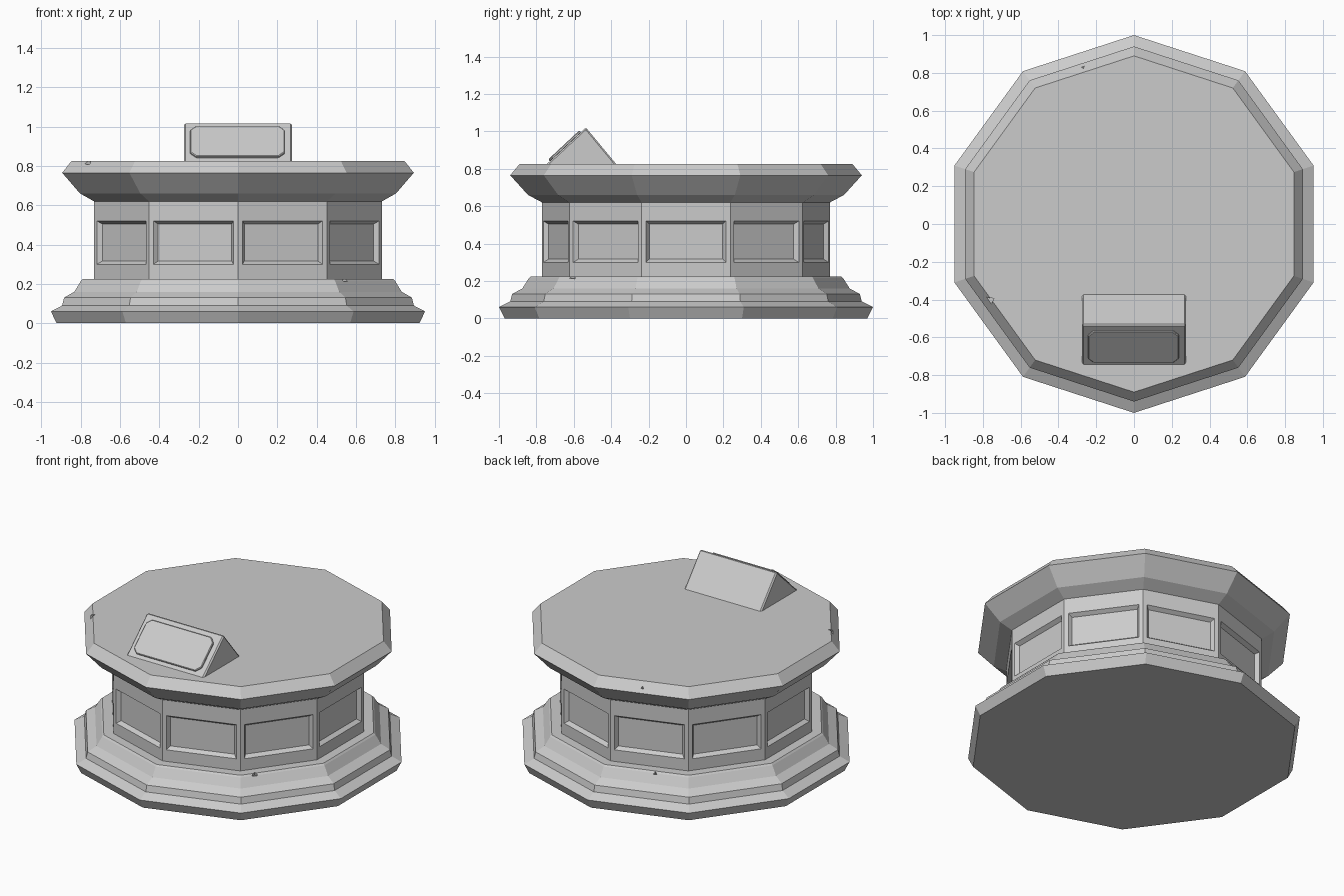
import bpy, bmesh, math
from mathutils import Vector, Matrix

cube = bpy.data.objects.get("Cube")
if cube:
    bpy.data.objects.remove(cube, do_unlink=True)

stone = bpy.data.materials.new("grey_stone")
stone.use_nodes = True
stone.diffuse_color = (0.6, 0.6, 0.6, 1)
stone.node_tree.nodes["Principled BSDF"].inputs["Base Color"].default_value = (0.6, 0.6, 0.6, 1)

SIDES = 10


def add_object(name, bm):
    bmesh.ops.recalc_face_normals(bm, faces=bm.faces)
    mesh = bpy.data.meshes.new(name)
    bm.to_mesh(mesh)
    bm.free()
    mesh.materials.append(stone)
    obj = bpy.data.objects.new(name, mesh)
    bpy.context.collection.objects.link(obj)
    return obj


def prism(name, outline, matrix, depth, bevel=0.0):
    """Extrude a flat outline by depth along its local z axis."""
    bm = bmesh.new()
    face = bm.faces.new([bm.verts.new((x, y, 0)) for x, y in outline])
    grown = bmesh.ops.extrude_face_region(bm, geom=[face])["geom"]
    top = [v for v in grown if isinstance(v, bmesh.types.BMVert)]
    bmesh.ops.translate(bm, verts=top, vec=(0, 0, depth))
    if bevel:
        bmesh.ops.bevel(bm, geom=bm.edges[:], offset=bevel, segments=1, affect='EDGES')
    bm.transform(matrix)
    return add_object(name, bm)


# Pedestal: a ten-sided profile of corner radius and height
PANEL_LOW, PANEL_HIGH = 0.275, 0.545
profile = [(0.97, 0), (1.0, 0.06), (0.94, 0.09), (0.93, 0.13), (0.875, 0.16),
           (0.84, 0.215), (0.83, 0.225), (0.77, 0.225), (0.77, PANEL_LOW),
           (0.77, PANEL_HIGH), (0.77, 0.62), (0.845, 0.66), (0.94, 0.765), (0.89, 0.825)]
bm = bmesh.new()
rings = []
for r, z in profile:
    angles = [math.radians(-90) + math.tau * i / SIDES for i in range(SIDES)]
    rings.append([bm.verts.new((r * math.cos(a), r * math.sin(a), z)) for a in angles])
panels = []
for low, high in zip(rings, rings[1:]):
    for i in range(SIDES):
        j = (i + 1) % SIDES
        face = bm.faces.new((low[i], low[j], high[j], high[i]))
        if abs(face.calc_center_median().z - (PANEL_LOW + PANEL_HIGH) / 2) < 0.01 and abs(face.normal.z) < 0.1:
            panels.append(face)
bm.faces.new(rings[0][::-1])
bm.faces.new(rings[-1])
bm.normal_update()

# Sunken panels around the wall
bmesh.ops.inset_individual(bm, faces=panels, thickness=0.035)
bmesh.ops.inset_individual(bm, faces=panels, thickness=0.024, depth=-0.024)
pedestal = add_object("pedestal", bm)


# Small chips knocked out of the edges
def chip(name, degrees, radius, z, size):
    a = math.radians(degrees)
    outward = Vector((math.cos(a), math.sin(a), 0.7))
    bm = bmesh.new()
    bmesh.ops.create_cone(bm, cap_ends=True, segments=3, radius1=0, radius2=size, depth=size * 1.6)
    bm.transform(Matrix.Translation((radius * math.cos(a), radius * math.sin(a), z))
                 @ outward.to_track_quat('Z', 'Y').to_matrix().to_4x4())
    cutter = add_object(name, bm)
    cutter.hide_render = True
    cutter.hide_viewport = True
    cut = pedestal.modifiers.new(name, 'BOOLEAN')
    cut.operation = 'DIFFERENCE'
    cut.solver = 'EXACT'
    cut.object = cutter


chip("rim_chip_side", 208, 0.865, 0.822, 0.06)
chip("rim_chip_back", 108, 0.885, 0.80, 0.04)
chip("base_chip_front", 312, 0.81, 0.22, 0.04)
chip("base_chip_back", 112, 0.81, 0.22, 0.04)

# Wedge-shaped sign stand; its profile lies in the y-z plane
along_x = Matrix(((0, 0, 1, -0.275), (1, 0, 0, 0), (0, 1, 0, 0), (0, 0, 0, 1)))
prism("sign_stand", [(-0.755, 0.815), (-0.365, 0.815), (-0.535, 1.02)], along_x, 0.55, 0.008)

# Raised plate with clipped corners on the sloping front
slope = Vector((0, 0.22, 0.205)).normalized()
normal = Vector((1, 0, 0)).cross(slope)
centre = Vector((-0.003, -0.645, 0.9175)) - normal * 0.003
tilt = Matrix((Vector((1, 0, 0)), slope, normal)).transposed().to_4x4()
w, h, c = 0.24, 0.113, 0.03
corners = [(w - c, -h), (w, c - h), (w, h - c), (w - c, h),
           (c - w, h), (-w, h - c), (-w, c - h), (c - w, -h)]
prism("sign_plate", corners, Matrix.Translation(centre) @ tilt, 0.016, 0.004)
